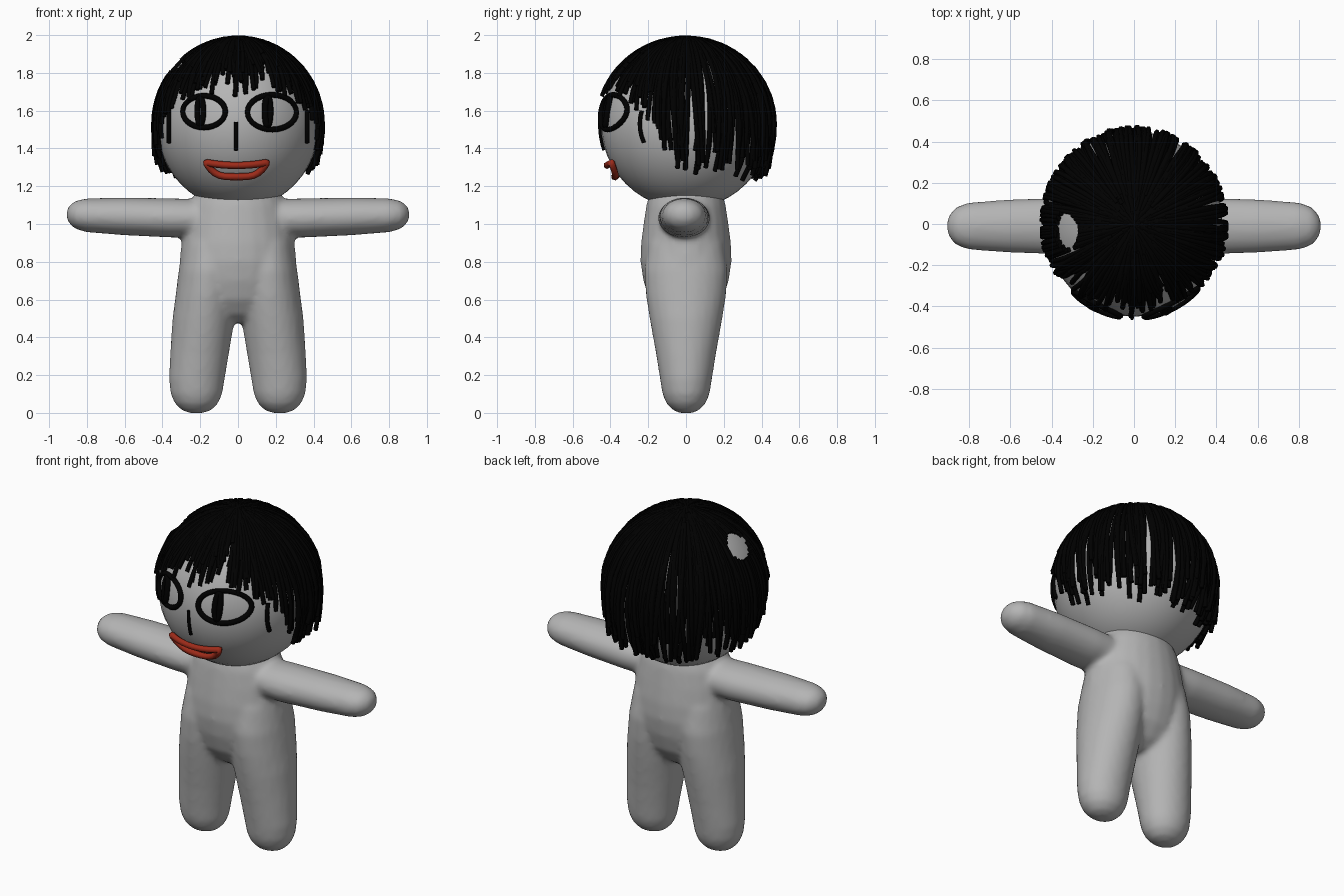
import bpy, bmesh, math, random
from mathutils import Vector

random.seed(4)
if "Cube" in bpy.data.objects:
    bpy.data.objects.remove(bpy.data.objects["Cube"], do_unlink=True)


def material(name, rgb):
    m = bpy.data.materials.new(name)
    m.use_nodes = True
    m.diffuse_color = (*rgb, 1)
    m.node_tree.nodes["Principled BSDF"].inputs["Base Color"].default_value = (*rgb, 1)
    return m


SKIN = material("grey skin", (0.46, 0.46, 0.46))
BLACK = material("black hair", (0, 0, 0))
RED = material("red lips", (0.34, 0.024, 0.01))

HEAD_Z = 1.53
RX, RY, RZ = 0.43, 0.45, 0.45


def loft(bm, rows, place, sides=24):
    """Closed skin through elliptical rings: (along, offset, radius a, radius b)."""
    rings = []
    for t, off, ra, rb in rows:
        angles = [2 * math.pi * i / sides for i in range(sides)]
        rings.append([bm.verts.new(place(t, off + ra * math.cos(a), rb * math.sin(a)))
                      for a in angles])
    for lower, upper in zip(rings, rings[1:]):
        for i in range(sides):
            j = (i + 1) % sides
            bm.faces.new((lower[i], lower[j], upper[j], upper[i]))
    bm.faces.new(rings[0][::-1])
    bm.faces.new(rings[-1])


def tubes(name, paths, radius, mat, closed=False):
    """One curve object holding a round tube for each path."""
    cu = bpy.data.curves.new(name, "CURVE")
    cu.dimensions = "3D"
    cu.bevel_depth = radius
    cu.bevel_resolution = 1
    cu.use_fill_caps = True
    for path in paths:
        sp = cu.splines.new("POLY")
        sp.points.add(len(path) - 1)
        for p, co in zip(sp.points, path):
            p.co = (*co, 1)
        sp.use_cyclic_u = closed
    cu.materials.append(mat)
    ob = bpy.data.objects.new(name, cu)
    bpy.context.collection.objects.link(ob)


def on_face(x, z, lift=0.007):
    """Point on the front of the head."""
    d = 1 - (x / RX) ** 2 - ((z - HEAD_Z) / RZ) ** 2
    return Vector((x, -RY * math.sqrt(max(d, 0)) - lift, z))


# Body: torso, legs and arms blended into one soft skin
bm = bmesh.new()
loft(bm, [(0.48, 0, 0.12, 0.08), (0.52, 0, 0.21, 0.14), (0.6, 0, 0.28, 0.195),
          (0.7, 0, 0.308, 0.226), (0.8, 0, 0.31, 0.241), (0.9, 0, 0.3, 0.238),
          (1.0, 0, 0.285, 0.225), (1.1, 0, 0.26, 0.21), (1.17, 0, 0.22, 0.19)],
     lambda t, a, b: Vector((a, b, t)))
for s in (1, -1):
    loft(bm, [(0.0, 0.22, 0.04, 0.035), (0.015, 0.22, 0.08, 0.07), (0.05, 0.22, 0.115, 0.105),
              (0.1, 0.22, 0.137, 0.125), (0.18, 0.218, 0.148, 0.138), (0.3, 0.205, 0.155, 0.157),
              (0.5, 0.182, 0.165, 0.193), (0.62, 0.168, 0.163, 0.212), (0.75, 0.155, 0.16, 0.222),
              (0.9, 0.14, 0.15, 0.2), (1.0, 0.13, 0.12, 0.15)],
         lambda t, a, b: Vector((s * a, b, t)))
    loft(bm, [(0.12, 1.03, 0.1, 0.13), (0.35, 1.032, 0.104, 0.138), (0.6, 1.04, 0.1, 0.13),
              (0.8, 1.046, 0.09, 0.115), (0.86, 1.048, 0.075, 0.095),
              (0.89, 1.05, 0.052, 0.065), (0.907, 1.05, 0.025, 0.03)],
         lambda t, a, b: Vector((s * t, b - 0.01, a)))
bmesh.ops.recalc_face_normals(bm, faces=bm.faces)
me = bpy.data.meshes.new("body")
bm.to_mesh(me)
bm.free()
me.materials.append(SKIN)
body = bpy.data.objects.new("body", me)
bpy.context.collection.objects.link(body)
rm = body.modifiers.new("blend", "REMESH")
rm.mode = "VOXEL"
rm.voxel_size = 0.016
rm.use_smooth_shade = True
sm = body.modifiers.new("soften", "SMOOTH")
sm.factor = 0.5
sm.iterations = 6

# Head
bpy.ops.mesh.primitive_uv_sphere_add(segments=40, ring_count=24, radius=1, location=(0, 0, HEAD_Z))
head = bpy.context.object
head.name = "head"
head.scale = (RX, RY, RZ)
head.data.materials.append(SKIN)
bpy.ops.object.shade_smooth()


def oval(cx, cz, rx, rz, n=28):
    return [on_face(cx + rx * math.cos(2 * math.pi * i / n), cz + rz * math.sin(2 * math.pi * i / n))
            for i in range(n)]


# Eyes: drawn outlines with narrow pupils
tubes("eye_outlines", [oval(-0.18, 1.595, 0.113, 0.084), oval(0.18, 1.592, 0.13, 0.092)],
      0.015, BLACK, True)
tubes("pupils", [oval(-0.2, 1.597, 0.016, 0.07), oval(0.157, 1.597, 0.014, 0.076)],
      0.017, BLACK, True)


# Nose and sideburn strokes
def stroke(x, top, bottom):
    return [on_face(x, top + (bottom - top) * i / 5) for i in range(6)]


tubes("nose", [stroke(-0.01, 1.54, 1.39)], 0.01, BLACK)
tubes("sideburns", [stroke(x, 1.6, 1.43) for x in (-0.365, 0.365)], 0.013, BLACK)

# Mouth: open smile outline
smile = []
for i in range(32):
    a = 2 * math.pi * i / 32
    u = math.cos(a)
    z = 1.31 + 0.015 * u * u if math.sin(a) >= 0 else 1.25 + 0.075 * u ** 4
    smile.append(on_face(0.16 * u - 0.008, z, 0.026))
tubes("mouth", [smile], 0.019, RED, True)

# Hair: uneven strands combed from the crown, short in front and long behind
HEM = [(0, 1.66), (12, 1.69), (30, 1.68), (48, 1.59), (64, 1.5), (75, 1.37), (88, 1.26),
       (125, 1.22), (180, 1.21)]


def hem_height(deg):
    for (a, za), (b, zb) in zip(HEM, HEM[1:]):
        if deg <= b:
            return za + (zb - za) * (deg - a) / (b - a)
    return HEM[-1][1]


def strand(angle, start, end, flare, lift, bend, steps=11):
    """angle is measured from the front; start and end are angles down from the crown."""
    path = []
    for i in range(steps):
        k = i / (steps - 1)
        p = start + (end - start) * k
        r = math.sin(p)
        if p > math.pi / 2:
            r += flare * (1 - r)
        a = angle + bend * k * k
        path.append(Vector(((RX + lift) * r * math.sin(a), -(RY + lift) * r * math.cos(a),
                            HEAD_Z + (RZ + 0.35 * lift) * math.cos(p))))
    return path


strands = []
COUNT = 280
for i in range(COUNT):
    angle = 2 * math.pi * (i + random.uniform(-1.3, 1.3)) / COUNT - math.pi
    flare = random.uniform(0, 0.9)
    z = hem_height(abs(math.degrees(angle))) + 0.08 * flare + 0.19 * random.random() ** 1.6
    end = math.acos(max(-1, min(1, (z - HEAD_Z) / RZ)))
    lift = random.uniform(0.002, 0.022)
    start = random.uniform(-0.15, 0.35)
    bend = random.uniform(-0.12, 0.12)
    patch = 1 - ((angle + math.pi / 2 - 0.1) / 0.27) ** 2
    if patch > 0:
        # parting that leaves a small oval bare patch on the right
        gap = 0.19 * math.sqrt(patch)
        strands.append(strand(angle, start, 0.83 - gap, 0, lift, 0, 7))
        start, bend = 0.83 + gap, 0
    strands.append(strand(angle, start, end, flare, lift, bend))
tubes("hair", strands, 0.0125, BLACK)
